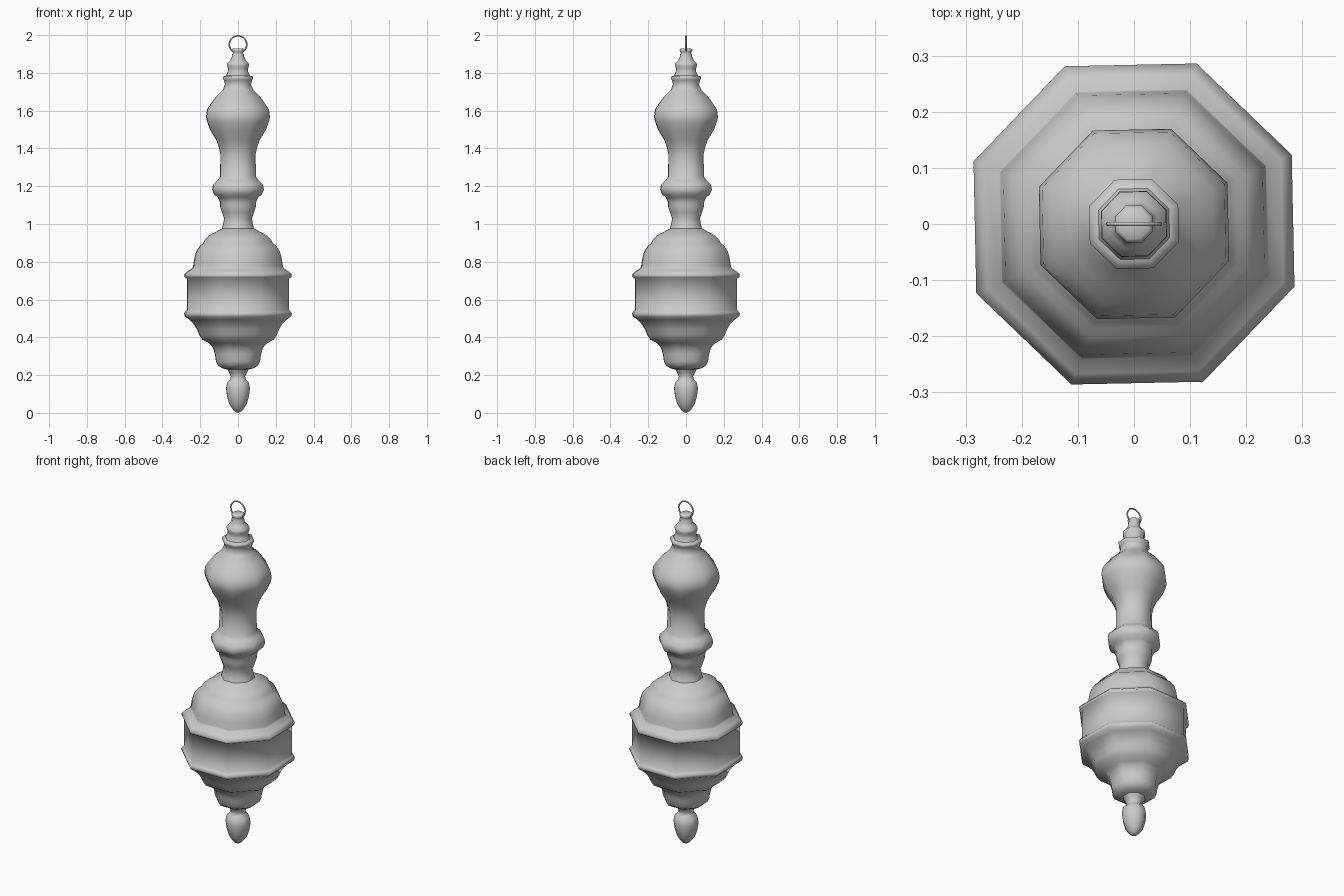
import bpy
import bmesh
from math import pi, radians
from mathutils import Matrix, Vector

SIDES = 8
TWIST = radians(23.7)      # turn of the octagon about its axis
UNIT = 0.001               # profiles are written in thousandths

default_cube = bpy.data.objects.get("Cube")
if default_cube:
    bpy.data.objects.remove(default_cube, do_unlink=True)


def make_material(name, colour):
    material = bpy.data.materials.new(name)
    material.use_nodes = True
    material.diffuse_color = colour
    shader = next(node for node in material.node_tree.nodes
                  if node.type == "BSDF_PRINCIPLED")
    shader.inputs["Base Color"].default_value = colour
    return material


pale_grey = make_material("pale grey", (0.6, 0.6, 0.6, 1))


def turned_part(name, profile):
    """Spin a (radius, height) profile into an eight-sided, smooth-shaded part."""
    bm = bmesh.new()
    start = Matrix.Rotation(TWIST, 3, "Z")
    verts = [bm.verts.new(start @ Vector((radius, 0, height)) * UNIT)
             for radius, height in profile]
    edges = [bm.edges.new(pair) for pair in zip(verts, verts[1:])]
    bmesh.ops.spin(bm, geom=verts + edges, cent=(0, 0, 0), axis=(0, 0, 1),
                   angle=2 * pi, steps=SIDES, use_duplicate=False)
    bmesh.ops.remove_doubles(bm, verts=bm.verts[:], dist=UNIT / 2)
    bmesh.ops.recalc_face_normals(bm, faces=bm.faces[:])
    for face in bm.faces:
        face.smooth = True
    mesh = bpy.data.meshes.new(name)
    bm.to_mesh(mesh)
    bm.free()
    mesh.materials.append(pale_grey)
    part = bpy.data.objects.new(name, mesh)
    bpy.context.collection.objects.link(part)
    return part


# Acorn-shaped drop at the bottom
turned_part("bottom_finial", [
    (0, 0), (20, 8), (34, 24), (51, 50), (62, 87), (68, 130), (62, 161),
    (45, 177), (40, 193), (51, 214), (62, 232)])

# Stepped bowl, flat band between two rims, and stepped dome
turned_part("body", [
    (60, 230), (88, 236), (114, 251), (125, 272), (131, 310), (142, 346),
    (165, 368), (204, 389), (222, 415), (233, 442), (250, 468), (278, 495),
    (301, 510), (307, 526), (297, 538), (291, 545),
    (291, 711), (301, 717), (307, 730), (286, 750), (258, 767), (255, 777),
    (250, 812), (238, 854), (216, 886), (199, 897), (187, 918), (165, 939),
    (114, 965), (91, 976)])

# Neck, knop and baluster
turned_part("stem", [
    (91, 976), (85, 997), (79, 1029), (91, 1061), (102, 1093), (102, 1114),
    (114, 1140), (136, 1156), (147, 1182), (142, 1209), (119, 1230),
    (102, 1250), (100, 1368), (108, 1405), (125, 1447), (159, 1500),
    (176, 1542), (182, 1568), (176, 1606), (153, 1638), (125, 1675),
    (85, 1712), (74, 1738), (80, 1760), (86, 1770), (86, 1780), (68, 1786)])

# Small stacked collars that carry the ring
turned_part("top_cap", [
    (68, 1785), (57, 1807), (57, 1823), (63, 1838), (62, 1850), (45, 1865),
    (34, 1886), (34, 1897), (28, 1907), (35, 1913), (36, 1923), (28, 1930),
    (0, 1930)])

# Thin upright hanging ring
bpy.ops.mesh.primitive_torus_add(
    major_radius=0.046, minor_radius=0.004, major_segments=32,
    minor_segments=8, location=(0, 0, 1.95), rotation=(pi / 2, 0, 0))
ring = bpy.context.object
ring.name = "hanging_ring"
ring.data.materials.append(pale_grey)
bpy.ops.object.shade_smooth()
